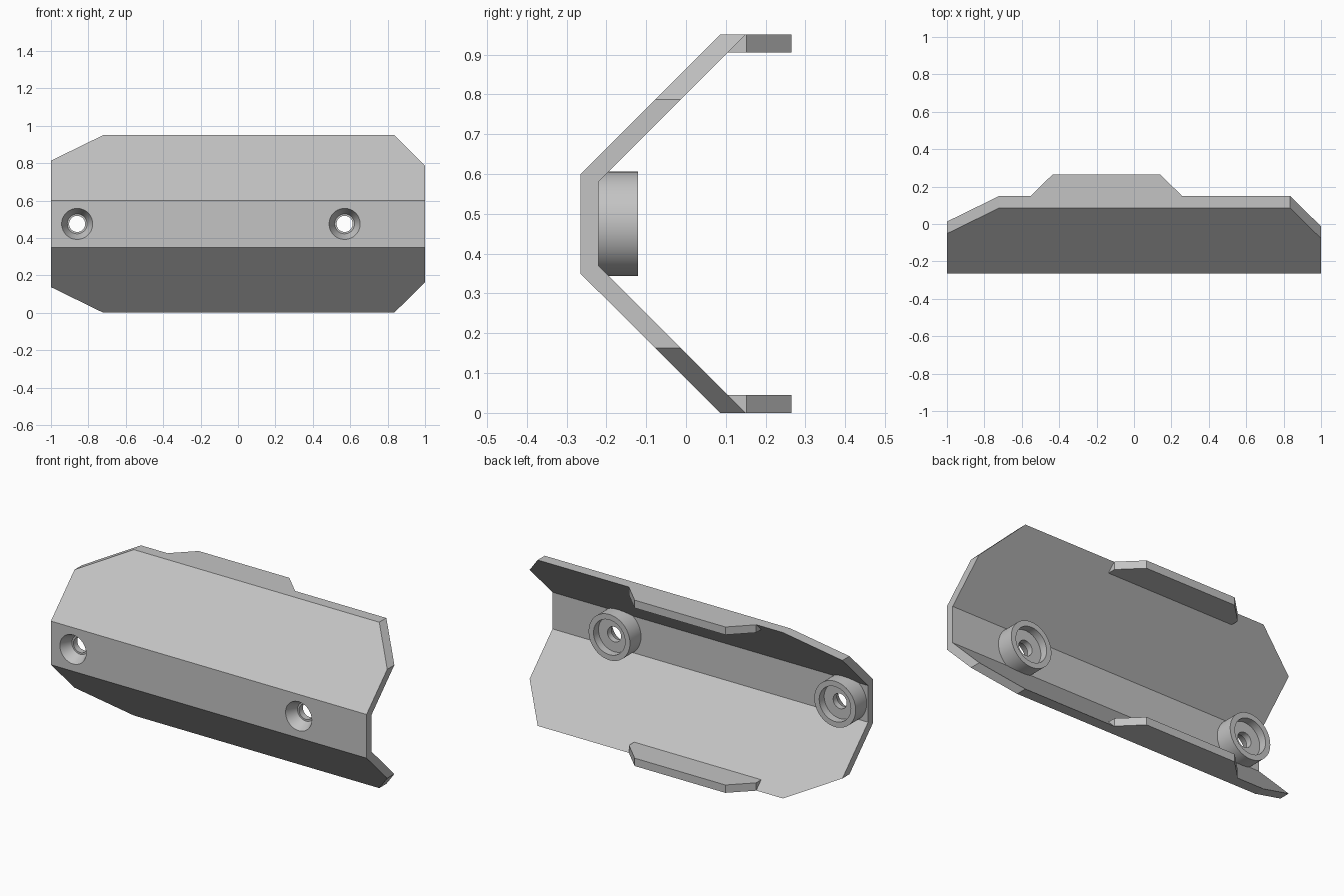
import bpy, bmesh, math
from mathutils import Vector

cube = bpy.data.objects.get("Cube")
if cube:
    bpy.data.objects.remove(cube, do_unlink=True)

grey = bpy.data.materials.new("light_grey")
grey.use_nodes = True
grey.diffuse_color = (0.55, 0.55, 0.55, 1)
grey.node_tree.nodes["Principled BSDF"].inputs["Base Color"].default_value = (0.55, 0.55, 0.55, 1)

HEIGHT = 0.95
MID = HEIGHT / 2
FRONT = -0.265
HOLES = {"right": -0.86, "left": 0.57}


def make_object(name, bm):
    bmesh.ops.recalc_face_normals(bm, faces=bm.faces)
    mesh = bpy.data.meshes.new(name)
    bm.to_mesh(mesh)
    bm.free()
    mesh.materials.append(grey)
    obj = bpy.data.objects.new(name, mesh)
    bpy.context.collection.objects.link(obj)
    return obj


def prism(points, direction):
    """Extrude a closed outline along a vector."""
    bm = bmesh.new()
    face = bm.faces.new([bm.verts.new(p) for p in points])
    new = bmesh.ops.extrude_face_region(bm, geom=[face], use_keep_orig=True)["geom"]
    bmesh.ops.translate(bm, vec=direction, verts=[v for v in new if isinstance(v, bmesh.types.BMVert)])
    return bm


def lathe(name, profile, x):
    """Revolve a closed (radius, y) profile about an axis along y."""
    bm = bmesh.new()
    verts = [bm.verts.new((x + r, y, MID)) for r, y in profile]
    edges = [bm.edges.new((a, b)) for a, b in zip(verts, verts[1:] + verts[:1])]
    bmesh.ops.spin(bm, geom=verts + edges, cent=(x, 0, MID), axis=(0, 1, 0),
                   angle=math.tau, steps=64)
    bmesh.ops.remove_doubles(bm, verts=bm.verts, dist=0.0001)
    obj = make_object(name, bm)
    bpy.ops.object.select_all(action="DESELECT")
    obj.select_set(True)
    bpy.context.view_layer.objects.active = obj
    bpy.ops.object.shade_smooth_by_angle(angle=math.radians(30))
    return obj


# Folded plate: upper half of the section, mirrored about mid height
outer = [(0.086, HEIGHT), (FRONT, 0.6)]
inner = [(0.15, HEIGHT), (-0.22, 0.58)]
flip = lambda pts: [(y, HEIGHT - z) for y, z in reversed(pts)]
section = outer + flip(outer) + list(reversed(inner + flip(inner)))
plate_bm = prism([(-1, y, z) for y, z in section], (2, 0, 0))

# Clipped corners, cut straight through front to back
for x_top, x_end, drop in ((0.835, 1, 0.163), (-0.72, -1, 0.137)):
    for sign in (1, -1):
        start = Vector((x_top, 0, MID + sign * MID))
        normal = Vector((math.copysign(drop, x_end), 0, sign * abs(x_end - x_top)))
        cut = bmesh.ops.bisect_plane(plate_bm, geom=plate_bm.verts[:] + plate_bm.edges[:] + plate_bm.faces[:],
                                     plane_co=start, plane_no=normal, clear_outer=True)
        rim = [e for e in cut["geom_cut"] if isinstance(e, bmesh.types.BMEdge)]
        bmesh.ops.edgenet_fill(plate_bm, edges=rim)
plate = make_object("folded_plate", plate_bm)

# Screw openings through the front wall
for side, x in HOLES.items():
    cutter = lathe("hole_cutter", [(0.0001, -0.4), (0.083, -0.4), (0.083, -0.1), (0.0001, -0.1)], x)
    bm = bmesh.new()
    bm.from_mesh(cutter.data)
    bmesh.ops.remove_doubles(bm, verts=bm.verts, dist=0.001)
    bm.to_mesh(cutter.data)
    bm.free()
    cutter.hide_render = True
    mod = plate.modifiers.new("screw_opening", "BOOLEAN")
    mod.operation, mod.solver, mod.object = "DIFFERENCE", "EXACT", cutter
    bpy.context.view_layer.objects.active = plate
    bpy.ops.object.modifier_apply(modifier=mod.name)
    bpy.data.objects.remove(cutter, do_unlink=True)

# Bosses: countersunk at the front, recessed at the back
boss_profile = [(0.083, FRONT), (0.053, -0.2), (0.043, -0.2), (0.043, -0.165), (0.1, -0.165),
                (0.1, -0.12), (0.131, -0.12), (0.131, -0.24), (0.083, -0.24)]
for side, x in HOLES.items():
    lathe(side + "_screw_boss", boss_profile, x)

# Tabs along the upper and lower back edges
tab = [(-0.55, 0.1), (-0.55, 0.152), (-0.435, 0.265), (0.14, 0.265), (0.255, 0.152), (0.255, 0.1)]
for name, z in (("lower_tab", 0), ("upper_tab", HEIGHT - 0.045)):
    make_object(name, prism([(x, y, z) for x, y in tab], (0, 0, 0.045)))
